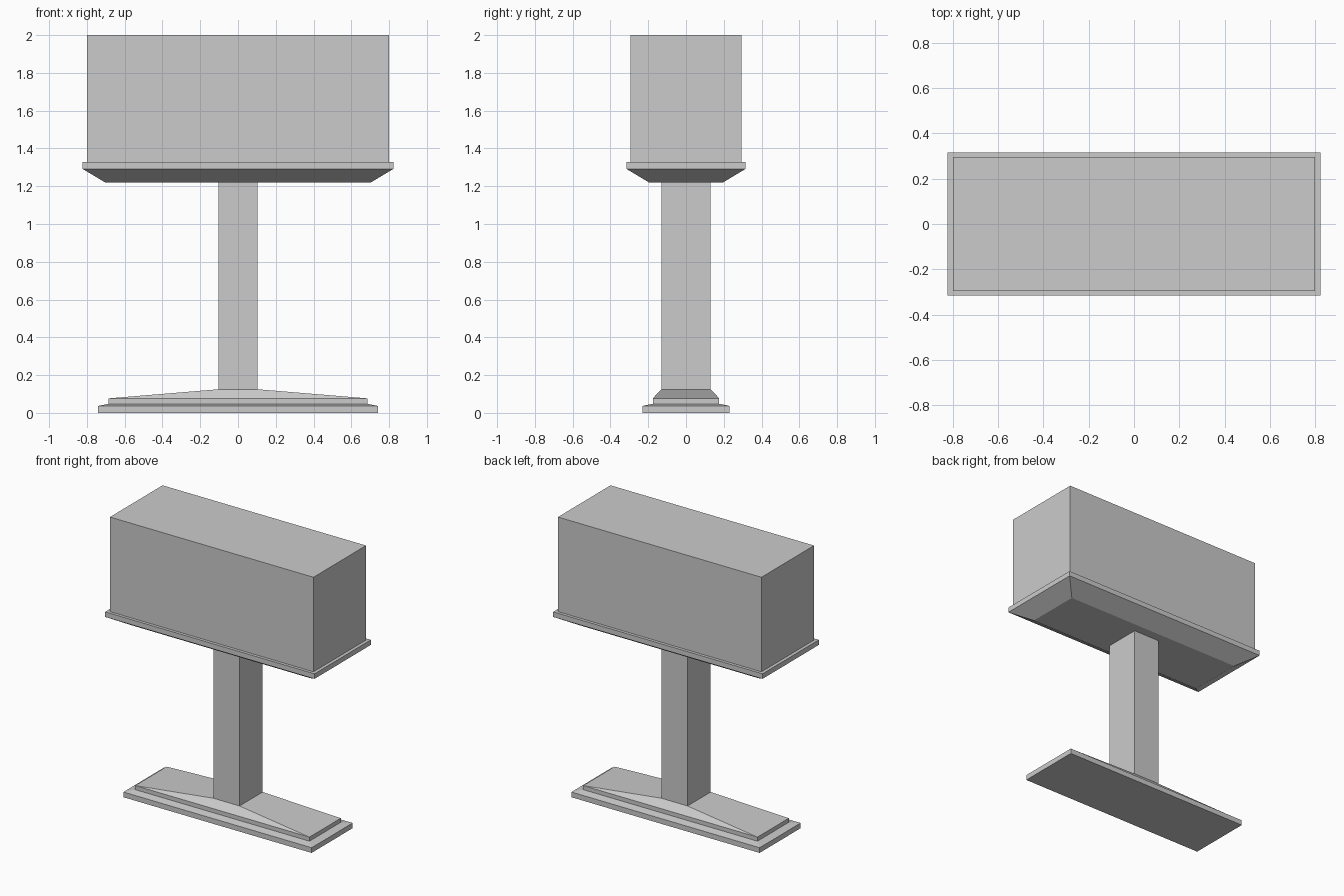
import bpy
import bmesh

if "Cube" in bpy.data.objects:
    bpy.data.objects.remove(bpy.data.objects["Cube"])


def loft(name, rings, cap_bottom=False, cap_top=False):
    """Stack of centred rectangles (half x, half y, z) skinned into one part."""
    bm = bmesh.new()
    loops = [[bm.verts.new((sx * hx, sy * hy, z))
              for sx, sy in ((-1, -1), (1, -1), (1, 1), (-1, 1))]
             for hx, hy, z in rings]
    for low, high in zip(loops, loops[1:]):
        for i in range(4):
            j = (i + 1) % 4
            bm.faces.new((low[i], low[j], high[j], high[i]))
    if cap_bottom:
        bm.faces.new(loops[0][::-1])
    if cap_top:
        bm.faces.new(loops[-1])
    mesh = bpy.data.meshes.new(name)
    bm.to_mesh(mesh)
    bm.free()
    obj = bpy.data.objects.new(name, mesh)
    bpy.context.collection.objects.link(obj)
    return obj


POST_X, POST_Y = 0.103, 0.13
POST_BOTTOM, POST_TOP = 0.125, 1.22

# Stepped foot, its top sloping up to the post
loft("base", [(0.74, 0.23, 0), (0.74, 0.23, 0.037),
              (0.685, 0.176, 0.048), (0.685, 0.176, 0.077),
              (POST_X, POST_Y, POST_BOTTOM)], cap_bottom=True)

# Rectangular post
loft("post", [(POST_X, POST_Y, POST_BOTTOM), (POST_X, POST_Y, POST_TOP)])

# Flared tray with a thin rim, open around the post and under the box
loft("tray", [(POST_X, POST_Y, POST_TOP), (0.703, 0.196, POST_TOP),
              (0.823, 0.316, 1.292), (0.823, 0.316, 1.328),
              (0.80, 0.295, 1.328)])

# Large box on top
loft("box", [(0.80, 0.295, 1.328), (0.80, 0.295, 2.0)], cap_top=True)
